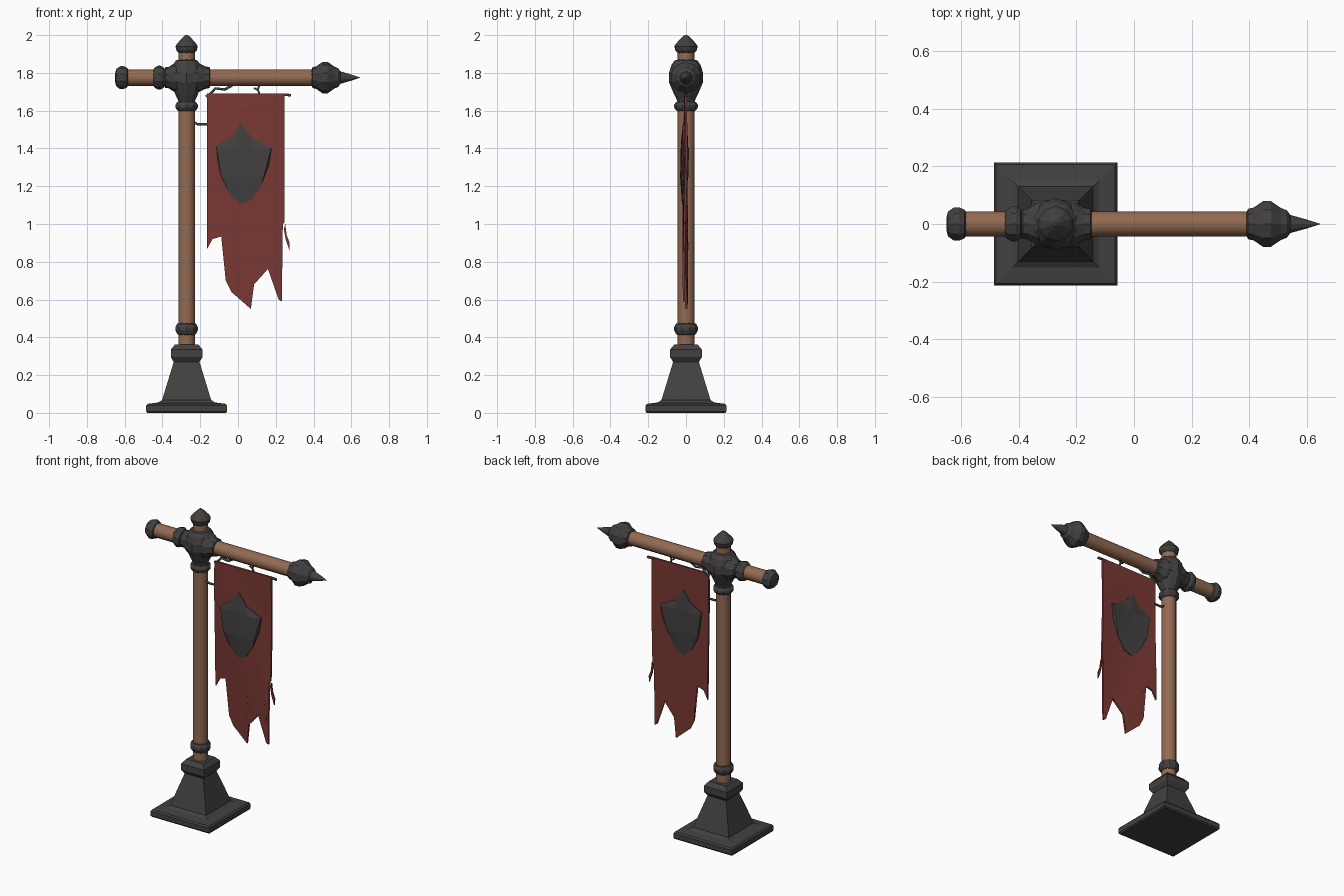
import bpy, bmesh, math
from mathutils import Vector

if "Cube" in bpy.data.objects:
    bpy.data.objects.remove(bpy.data.objects["Cube"])


def material(name, rgb):
    m = bpy.data.materials.new(name)
    m.diffuse_color = (*rgb, 1)
    m.use_nodes = True
    m.node_tree.nodes["Principled BSDF"].inputs["Base Color"].default_value = m.diffuse_color
    return m


WOOD = material("brown wood", (0.29, 0.145, 0.085))
IRON = material("dark iron", (0.056, 0.051, 0.051))
CLOTH = material("red cloth", (0.195, 0.04, 0.034))
PX, BZ = -0.272, 1.775   # post x, crossbar z


def finish(name, bm, mat, smooth=False):
    bmesh.ops.remove_doubles(bm, verts=bm.verts, dist=0.0005)
    bmesh.ops.recalc_face_normals(bm, faces=bm.faces)
    me = bpy.data.meshes.new(name)
    bm.to_mesh(me)
    bm.free()
    me.materials.append(mat)
    ob = bpy.data.objects.new(name, me)
    bpy.context.collection.objects.link(ob)
    if smooth:
        bpy.ops.object.select_all(action='DESELECT')
        ob.select_set(True)
        bpy.context.view_layer.objects.active = ob
        bpy.ops.object.shade_smooth_by_angle(angle=math.radians(40))
    return ob


def lathe(name, profile, mat, axis='Z', sides=10, smooth=False):
    """Turn (radius, position) pairs around the post (Z) or the crossbar (X)."""
    bm = bmesh.new()
    rings = []
    for r, t in profile:
        ring = []
        for i in range(sides):
            a = 2 * math.pi * (i + 0.5) / sides
            u, v = r * math.cos(a), r * math.sin(a)
            ring.append(bm.verts.new((PX + u, v, t) if axis == 'Z' else (t, u, BZ + v)))
        rings.append(ring)
    for a, b in zip(rings, rings[1:]):
        for i in range(sides):
            j = (i + 1) % sides
            bm.faces.new((a[i], a[j], b[j], b[i]))
    bm.faces.new(rings[0])
    bm.faces.new(rings[-1])
    return finish(name, bm, mat, smooth)


def wave(x, z):
    """Gentle folds of the hanging cloth."""
    return 0.009 * math.sin(9 * x + 3.5 * z) * min(1, max(0.2, (1.75 - z) * 2)) - 0.003


def sheet(name, outline, mat, thick, cuts_x=(), cuts_z=(), ridge=0):
    """Flat outline in the xz plane, cut into a grid, waved and thickened."""
    bm = bmesh.new()
    f = bm.faces.new([bm.verts.new((x, 0, z)) for x, z in outline])
    bmesh.ops.triangulate(bm, faces=[f])
    for axis, cuts in ((Vector((1, 0, 0)), cuts_x), (Vector((0, 0, 1)), cuts_z)):
        for c in cuts:
            bmesh.ops.bisect_plane(bm, geom=bm.verts[:] + bm.edges[:] + bm.faces[:],
                                   plane_co=axis * c, plane_no=axis)
    front = bm.faces[:]
    rim = {v for e in bm.edges if e.is_boundary for v in e.verts}
    depth = {v: thick / 2 + (0 if v in rim else ridge) for v in bm.verts}
    back = {v: bm.verts.new((v.co.x, wave(v.co.x, v.co.z) + depth[v], v.co.z)) for v in list(depth)}
    edges = [e for e in bm.edges if e.is_boundary]
    for f in front:
        bm.faces.new([back[v] for v in reversed(f.verts)])
    for e in edges:
        a, b = e.verts
        bm.faces.new((a, b, back[b], back[a]))
    for v, d in depth.items():
        v.co.y = wave(v.co.x, v.co.z) - d
    return finish(name, bm, mat)


def wire(name, points, radius):
    cu = bpy.data.curves.new(name, 'CURVE')
    cu.dimensions = '3D'
    cu.bevel_depth, cu.bevel_resolution, cu.use_fill_caps = radius, 1, True
    sp = cu.splines.new('POLY')
    sp.points.add(len(points) - 1)
    for p, (x, y, z) in zip(sp.points, points):
        p.co = (x, y, z, 1)
    cu.materials.append(IRON)
    ob = bpy.data.objects.new(name, cu)
    bpy.context.collection.objects.link(ob)


# Square stepped foot
Q = math.sqrt(2)
lathe("base", [(r * Q, z) for r, z in (
    (0.208, 0), (0.214, 0.008), (0.214, 0.038), (0.206, 0.048), (0.15, 0.055), (0.13, 0.068),
    (0.068, 0.27), (0.084, 0.295), (0.084, 0.335), (0.062, 0.362))], IRON, sides=4)

# Wooden post and crossbar
lathe("post", [(0.045, 0.34), (0.045, 1.93)], WOOD, sides=14, smooth=True)
lathe("crossbar", [(0.044, -0.61), (0.044, 0.43)], WOOD, 'X', 14, True)

# Iron rings on the post and the bar
for name, lo, hi, axis in (("lower_ring", 0.412, 0.475, 'Z'), ("upper_ring", 1.597, 1.648, 'Z'),
                           ("bar_ring", -0.447, -0.39, 'X')):
    h = hi - lo
    lathe(name, [(0.044, lo), (0.053, lo + 0.1 * h), (0.063, lo + 0.4 * h), (0.063, lo + 0.65 * h),
                 (0.053, lo + 0.95 * h), (0.044, hi)], IRON, axis)

# Iron joint where the bar crosses the post
lathe("joint_vertical", [(0.044, 1.645), (0.052, 1.665), (0.06, 1.68), (0.075, 1.715), (0.09, 1.75),
                         (0.09, 1.80), (0.078, 1.84), (0.06, 1.866), (0.044, 1.87)], IRON)
lathe("joint_horizontal", [(0.044, -0.392), (0.055, -0.385), (0.055, -0.37), (0.077, -0.335),
                           (0.085, -0.295), (0.085, -0.25), (0.077, -0.208), (0.06, -0.175),
                           (0.055, -0.15), (0.044, -0.147)], IRON, 'X')

# Finials
lathe("post_finial", [(0.044, 1.905), (0.056, 1.918), (0.062, 1.94), (0.053, 1.955),
                      (0.025, 1.985), (0.008, 2.0)], IRON)
lathe("bar_end_cap", [(0.044, -0.583), (0.052, -0.587), (0.061, -0.607), (0.06, -0.625),
                      (0.045, -0.645), (0.025, -0.65)], IRON, 'X')
lathe("bar_finial", [(0.044, 0.39), (0.055, 0.395), (0.06, 0.415), (0.083, 0.447), (0.083, 0.475),
                     (0.058, 0.51), (0.05, 0.53), (0.033, 0.542), (0.016, 0.60), (0.001, 0.645)], IRON, 'X')

# Ragged banner
edge = [(-0.165, 1.69), (-0.165, 0.865), (-0.135, 0.92), (-0.085, 0.935), (-0.06, 0.87), (-0.04, 0.81),
        (-0.068, 0.79), (-0.065, 0.70), (-0.035, 0.64), (-0.022, 0.69), (-0.015, 0.77), (0.01, 0.85),
        (0.035, 0.83), (0.045, 0.90), (0.072, 0.88), (0.078, 0.79), (0.07, 0.66), (0.058, 0.56),
        (0.068, 0.55), (0.085, 0.68), (0.097, 0.80), (0.12, 0.75), (0.155, 0.758), (0.17, 0.84),
        (0.18, 0.91), (0.2, 0.89), (0.218, 0.77), (0.215, 0.60), (0.232, 0.59), (0.234, 0.74),
        (0.215, 0.93), (0.228, 0.985), (0.246, 1.01), (0.246, 1.69)]
sheet("banner", edge, CLOTH, 0.012, [-0.1, -0.03, 0.04, 0.11, 0.18],
      [0.8 + 0.1 * i for i in range(9)])
sheet("torn_scrap", [(0.25, 1.0), (0.243, 0.97), (0.252, 0.92), (0.272, 0.86), (0.274, 0.9), (0.258, 0.94)],
      CLOTH, 0.01)

# Shield emblem showing on both sides of the cloth
sheet("shield", [(0.015, 1.535), (-0.03, 1.465), (-0.115, 1.42), (-0.108, 1.34), (-0.09, 1.25),
                 (-0.045, 1.16), (0.02, 1.105), (0.075, 1.13), (0.125, 1.21), (0.163, 1.31),
                 (0.178, 1.405), (0.075, 1.455)], IRON, 0.022, [0.03], [1.25, 1.4], ridge=0.008)

# Banner hangers and the hook holding its side to the post
wire("left_hanger", [(-0.17, 0, 1.675), (-0.145, 0, 1.69), (-0.12, 0, 1.718), (-0.07, 0, 1.712),
                     (-0.03, 0, 1.735)], 0.008)
wire("middle_hanger", [(0.085, 0, 1.72), (0.105, 0, 1.71), (0.115, 0, 1.685)], 0.006)
wire("middle_hanger_link", [(0.105, 0, 1.71), (0.115, 0, 1.74)], 0.006)
wire("right_hanger", [(0.22, 0, 1.675), (0.24, 0, 1.685), (0.28, 0, 1.682)], 0.008)
wire("side_hook", [(-0.24, 0, 1.545), (-0.215, 0, 1.528), (-0.16, 0, 1.528)], 0.007)
